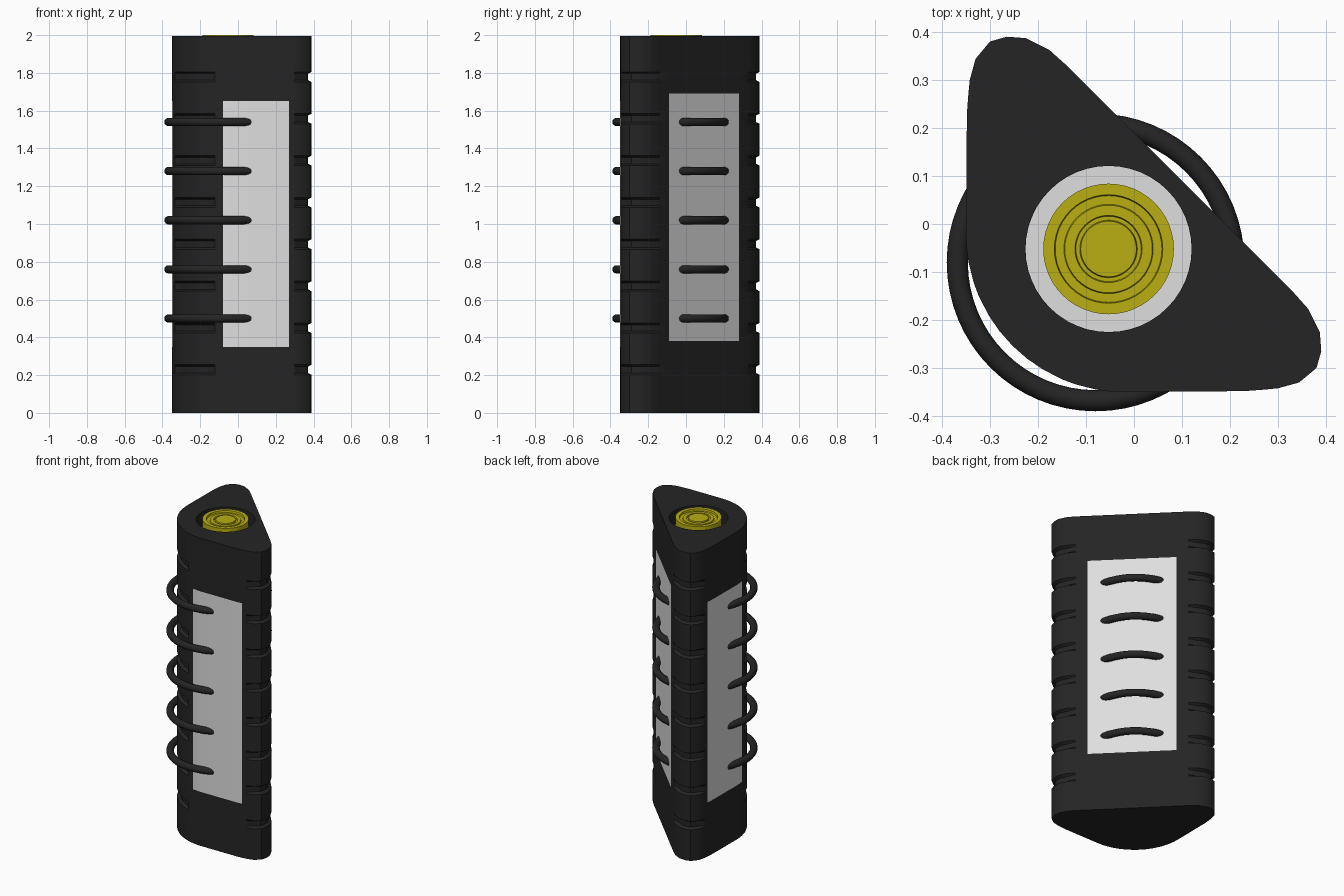
import bpy, bmesh
from math import cos, sin, pi, radians
from mathutils import Vector

if "Cube" in bpy.data.objects:
    bpy.data.objects.remove(bpy.data.objects["Cube"], do_unlink=True)


def material(name, rgb, rough=0.6):
    m = bpy.data.materials.new(name)
    m.use_nodes = True
    m.diffuse_color = (*rgb, 1)
    bsdf = m.node_tree.nodes["Principled BSDF"]
    bsdf.inputs["Base Color"].default_value = (*rgb, 1)
    bsdf.inputs["Roughness"].default_value = rough
    return m


black = material("black rubber", (0.018, 0.018, 0.018))
silver = material("light grey", (0.74, 0.74, 0.74))
yellow = material("yellow", (0.49, 0.43, 0.006))


def finish(bm, name, mats, angle=30):
    bmesh.ops.recalc_face_normals(bm, faces=bm.faces)
    mesh = bpy.data.meshes.new(name)
    bm.to_mesh(mesh)
    bm.free()
    for m in mats:
        mesh.materials.append(m)
    ob = bpy.data.objects.new(name, mesh)
    bpy.context.collection.objects.link(ob)
    bpy.ops.object.select_all(action='DESELECT')
    ob.select_set(True)
    bpy.context.view_layer.objects.active = ob
    bpy.ops.object.shade_smooth_by_angle(angle=radians(angle))
    return ob


def circle(bm, r, z, n=48):
    cx, cy = HUB
    return [bm.verts.new((cx + r * cos(2 * pi * i / n), cy + r * sin(2 * pi * i / n), z))
            for i in range(n)]


def bridge(bm, a, b):
    n = len(a)
    return [bm.faces.new((a[i], a[(i + 1) % n], b[(i + 1) % n], b[i])) for i in range(n)]


HUB = (-0.053, -0.052)
TOP = 1.995

# Body outline: one half as (x, y, grip depth), mirrored across the x = y plane
half = [(-0.02 + 0.33 * cos(radians(a)), -0.02 + 0.33 * sin(radians(a)), w)
        for a, w in ((225, 1), (232, 1), (239, 1), (247, 1), (252, 0),
                     (259.5, 0), (265, 0), (270, 0))]
half += [(0.23, -0.348, 0), (0.27, -0.345, 0), (0.30, -0.342, 0), (0.344, -0.33, 1),
         (0.38, -0.30, 1), (0.39, -0.265, 1), (0.387, -0.225, 1), (0.363, -0.177, 1),
         (0.33, -0.14, 0), (0.28, -0.09, 0)]
outline = half + [(y, x, w) for x, y, w in reversed(half[1:])]

# Levels as (height, grip depth): window edges plus eight grip grooves
levels = [(z, 0) for z in (0, 0.35, 0.38, 1.65, 1.69, TOP)]
for i in range(8):
    c = 0.228 + 0.2215 * i
    levels += [(c - 0.027, 0), (c - 0.017, 1), (c + 0.017, 1), (c + 0.027, 0)]
levels.sort()

# Body shell lofted through the levels
bm = bmesh.new()
rings = []
count = len(outline)
for z, groove in levels:
    ring = []
    for i, (x, y, w) in enumerate(outline):
        ax, ay, _ = outline[i - 1]
        bx, by, _ = outline[(i + 1) % count]
        inward = Vector((ay - by, bx - ax, 0)).normalized()
        ring.append(bm.verts.new(Vector((x, y, z)) + inward * 0.019 * w * groove))
    rings.append(ring)
for a, b in zip(rings, rings[1:]):
    bridge(bm, a, b)

# Silver windows on the three sides
for f in bm.faces:
    x, y, z = f.calc_center_median()
    side = any(v < -0.33 and -0.08 < u < 0.27 for u, v in ((x, y), (y, x)))
    slant = x + y > 0.18 and abs(x - y) < 0.37
    if (side and 0.35 < z < 1.65) or (slant and 0.38 < z < 1.69):
        f.material_index = 1

# Bottom cap, top cap with a round hole, and the hole wall
bm.faces.new(rings[0])
rim = circle(bm, 0.173, TOP)
bridge(bm, rim, circle(bm, 0.173, 1.9))
edges = [bm.edges.get((loop[i - 1], loop[i])) for loop in (rings[-1], rim)
         for i in range(len(loop))]
bmesh.ops.triangle_fill(bm, edges=edges, use_beauty=True, normal=(0, 0, 1))
finish(bm, "body", [black, silver])

# Recess floor around the button
bm = bmesh.new()
bm.faces.new(circle(bm, 0.173, 1.9))
finish(bm, "recess_floor", [silver])

# Button with concentric steps
bm = bmesh.new()
profile = [(0.136, 1.89), (0.136, 2.0), (0.113, 2.0), (0.111, 1.988), (0.093, 1.988),
           (0.091, 1.994), (0.070, 1.994), (0.068, 1.985), (0.060, 1.985), (0.058, 1.996)]
loops = [circle(bm, r, z) for r, z in profile]
for a, b in zip(loops, loops[1:]):
    bridge(bm, a, b)
bm.faces.new(loops[-1])
bm.faces.new(loops[0])
finish(bm, "button", [yellow])

# Five guard hoops around the rounded corner
for i in range(5):
    bpy.ops.mesh.primitive_torus_add(location=(-0.08, -0.08, 0.5 + 0.26 * i),
                                     major_radius=0.288, minor_radius=0.022,
                                     major_segments=64, minor_segments=14)
    hoop = bpy.context.object
    hoop.name = f"guard_hoop_{i + 1}"
    hoop.data.materials.append(black)
    bpy.ops.object.shade_smooth_by_angle(angle=radians(40))
